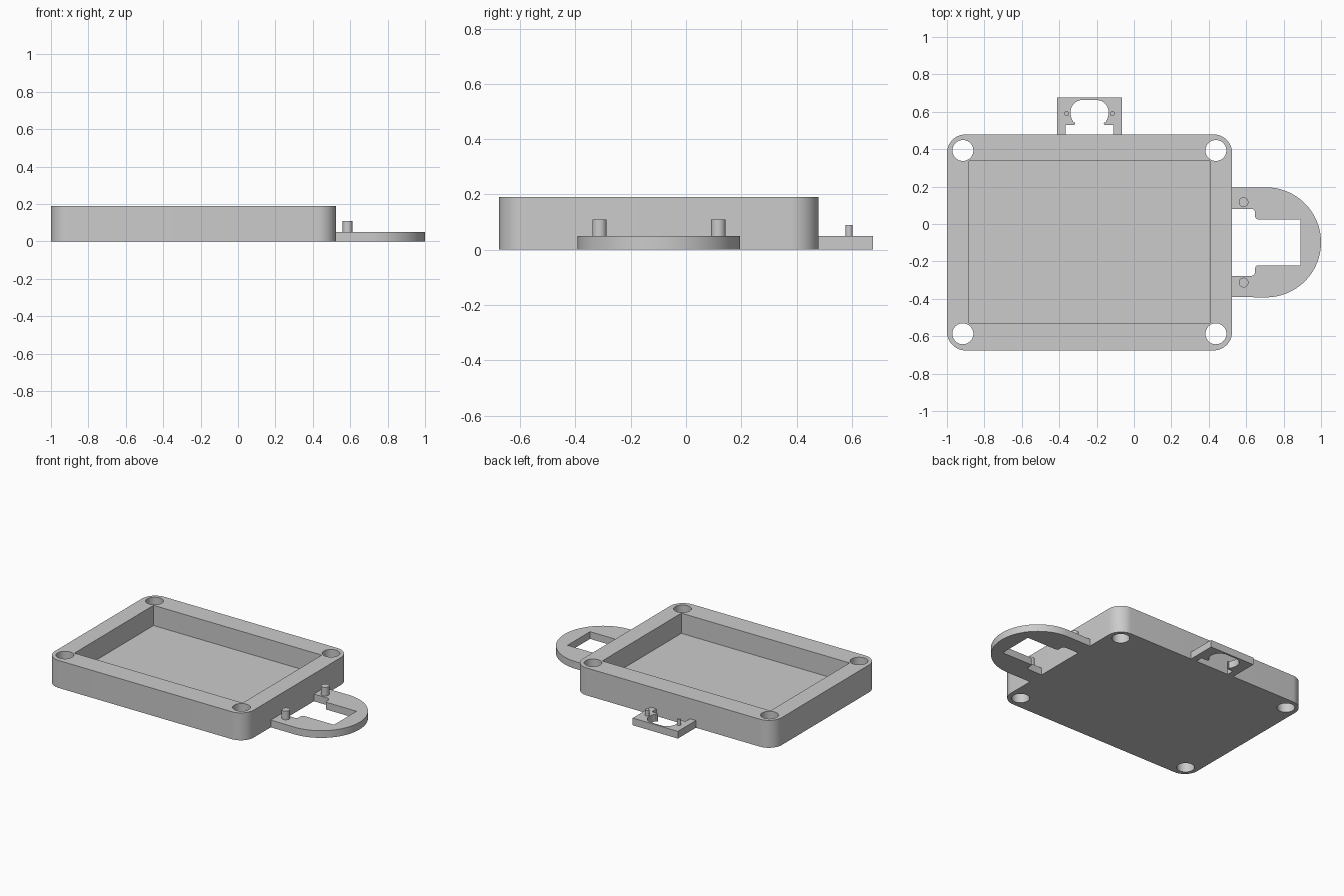
import bpy, bmesh, math

if "Cube" in bpy.data.objects:
    bpy.data.objects.remove(bpy.data.objects["Cube"])

grey = bpy.data.materials.new("light grey")
grey.diffuse_color = (0.6, 0.6, 0.6, 1)
grey.use_nodes = True
grey.node_tree.nodes["Principled BSDF"].inputs["Base Color"].default_value = grey.diffuse_color


def arc(cx, cy, r, a0, a1, n=12):
    """Points along an arc, angles in degrees."""
    return [(cx + r * math.cos(math.radians(a0 + (a1 - a0) * i / n)),
             cy + r * math.sin(math.radians(a0 + (a1 - a0) * i / n)))
            for i in range(n + 1)]


def prism(name, pts, z0, z1):
    """Extrude a closed outline from z0 to z1."""
    bm = bmesh.new()
    face = bm.faces.new([bm.verts.new((x, y, z0)) for x, y in pts])
    top = bmesh.ops.extrude_face_region(bm, geom=[face])["geom"]
    bmesh.ops.translate(bm, vec=(0, 0, z1 - z0),
                        verts=[v for v in top if isinstance(v, bmesh.types.BMVert)])
    bmesh.ops.recalc_face_normals(bm, faces=bm.faces)
    me = bpy.data.meshes.new(name)
    bm.to_mesh(me)
    bm.free()
    me.materials.append(grey)
    ob = bpy.data.objects.new(name, me)
    bpy.context.collection.objects.link(ob)
    return ob


def disc(x, y, r, n=40):
    return arc(x, y, r, 0, 360, n)[:-1]


def activate(ob):
    bpy.ops.object.select_all(action='DESELECT')
    ob.select_set(True)
    bpy.context.view_layer.objects.active = ob


def smooth(ob):
    activate(ob)
    bpy.ops.object.shade_smooth_by_angle(angle=math.radians(30))


# Tray body with rounded vertical corners
X0, X1, Y0, Y1, R = -1.0, 0.525, -0.676, 0.479, 0.1
tray = prism("tray",
             arc(X1 - R, Y1 - R, R, 0, 90) + arc(X0 + R, Y1 - R, R, 90, 180)
             + arc(X0 + R, Y0 + R, R, 180, 270) + arc(X1 - R, Y0 + R, R, 270, 360),
             0, 0.19)

# Recess and four through holes
cutters = [prism("recess_cutter", [(-0.883, -0.529), (0.406, -0.529),
                                   (0.406, 0.337), (-0.883, 0.337)], 0.05, 0.3)]
for x in (-0.915, 0.438):
    for y in (-0.587, 0.393):
        cutters.append(prism("hole_cutter", disc(x, y, 0.056), -0.1, 0.3))
activate(tray)
for c in cutters:
    mod = tray.modifiers.new("cut", 'BOOLEAN')
    mod.operation, mod.solver, mod.object = 'DIFFERENCE', 'EXACT', c
    bpy.ops.object.modifier_apply(modifier=mod.name)
for c in cutters:
    bpy.data.objects.remove(c)
smooth(tray)

# Round side tab with a stepped opening, upper half mirrored about its axis
CY, XR = -0.098, 0.52
half = ([(0.89, 0.123)] + arc(0.663, 0.138, 0.015, 270, 180, 5)
        + arc(0.628, 0.159, 0.02, 0, 90, 5) + [(XR, 0.179), (XR, 0.293)]
        + arc(0.706, 0, 0.294, 90, 0, 32))
outline = half + [(x, -y) for x, y in reversed(half[:-1])]
smooth(prism("side_tab", [(x, y + CY) for x, y in outline], 0, 0.05))
for s in (-1, 1):
    smooth(prism("side_pin", disc(0.586, CY + s * 0.215, 0.026, 32), 0.04, 0.11))

# Square back tab with a keyhole opening, one half mirrored
CX = -0.238
half = ([(0.173, 0.676), (0.173, 0.474), (0.128, 0.474), (0.128, 0.529)]
        + arc(0.087, 0.540, 0.011, 270, 160, 5)
        + arc(0.002, 0.598, 0.1, -33, 0, 6)
        + arc(0.037, 0.598, 0.065, 0, 90, 10))
outline = half + [(-x, y) for x, y in reversed(half)]
smooth(prism("back_tab", [(x + CX, y) for x, y in outline], 0, 0.05))
for s in (-1, 1):
    smooth(prism("back_pin", disc(CX + s * 0.122, 0.59, 0.013, 24), 0.04, 0.09))
